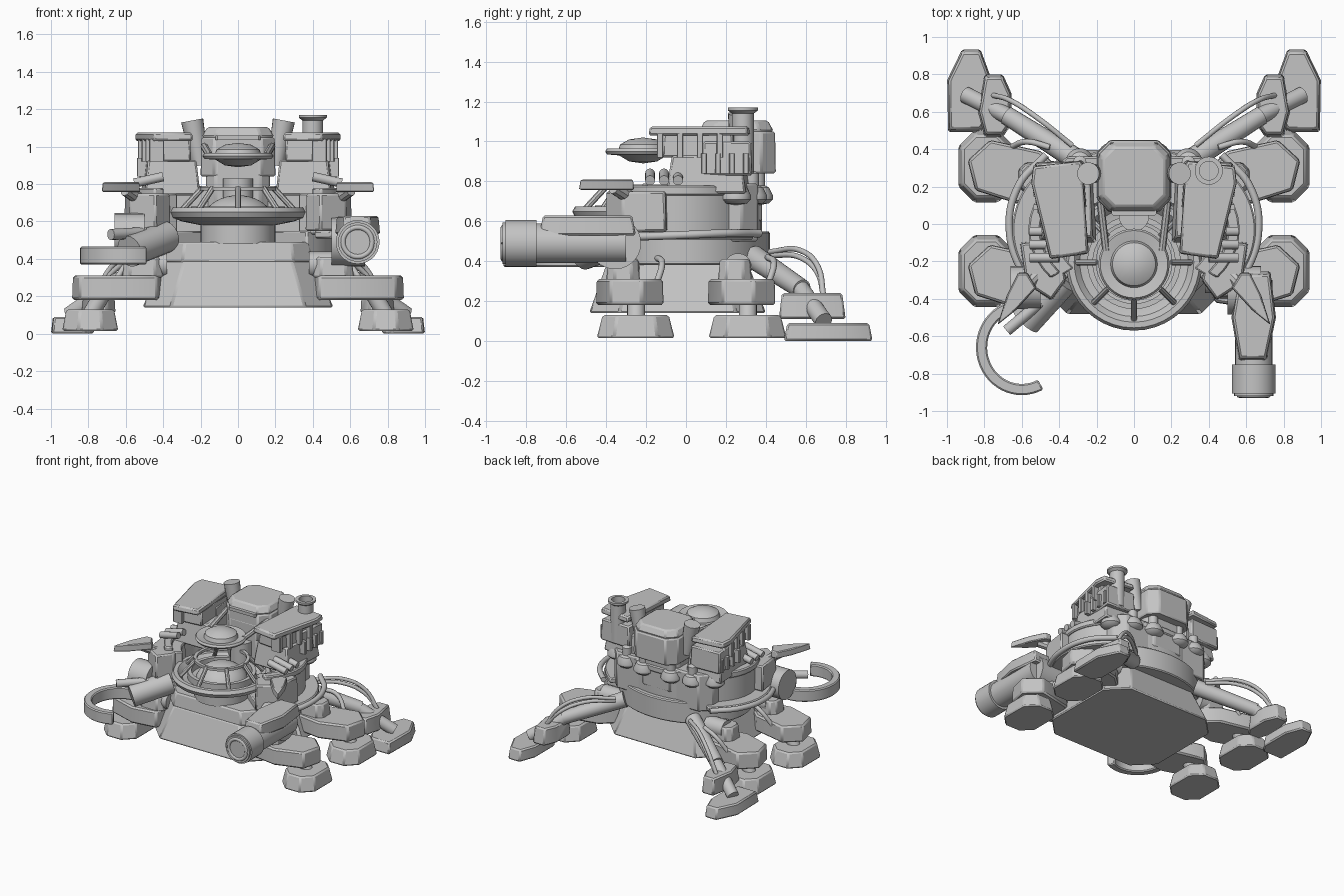
import bpy, bmesh, math
from mathutils import Vector

if "Cube" in bpy.data.objects:
    bpy.data.objects.remove(bpy.data.objects["Cube"])

GREY = (0.55, 0.55, 0.55, 1)
metal = bpy.data.materials.new("plain grey")
metal.diffuse_color = GREY
metal.use_nodes = True
metal.node_tree.nodes["Principled BSDF"].inputs["Base Color"].default_value = GREY


def finish(name, mesh, mirror=False, bevel=0):
    ob = bpy.data.objects.new(name, mesh)
    bpy.context.collection.objects.link(ob)
    mesh.materials.clear()
    mesh.materials.append(metal)
    if bevel:
        b = ob.modifiers.new("bevel", "BEVEL")
        b.width, b.segments = bevel, 1
    if mirror:
        ob.modifiers.new("mirror", "MIRROR")
    bpy.ops.object.select_all(action="DESELECT")
    ob.select_set(True)
    bpy.context.view_layer.objects.active = ob
    bpy.ops.object.shade_smooth_by_angle(angle=math.radians(35))


def from_bm(name, bm, mirror=False, bevel=0):
    bmesh.ops.recalc_face_normals(bm, faces=bm.faces)
    mesh = bpy.data.meshes.new(name)
    bm.to_mesh(mesh)
    bm.free()
    finish(name, mesh, mirror, bevel)


def prism(name, pts, z0, z1, taper=1.0, mirror=False, bevel=0.01):
    """Upright prism whose top outline shrinks toward its middle."""
    bm = bmesh.new()
    mid = sum((Vector(p) for p in pts), Vector((0, 0))) / len(pts)
    low = [bm.verts.new((x, y, z0)) for x, y in pts]
    top = [bm.verts.new((*(mid + (Vector(p) - mid) * taper), z1)) for p in pts]
    bm.faces.new(low)
    bm.faces.new(top)
    for i in range(len(pts)):
        j = (i + 1) % len(pts)
        bm.faces.new((low[i], low[j], top[j], top[i]))
    from_bm(name, bm, mirror, bevel)


def octagon(x0, x1, y0, y1, c):
    return [(x0 + c, y0), (x1 - c, y0), (x1, y0 + c), (x1, y1 - c),
            (x1 - c, y1), (x0 + c, y1), (x0, y1 - c), (x0, y0 + c)]


def band(name, cx, cy, outer, inner, a0, a1, z0, z1, mirror=False, bevel=0.008):
    """Curved wall between two elliptical arcs."""
    n = 32
    angles = [math.radians(a0 + (a1 - a0) * i / n) for i in range(n + 1)]
    bm = bmesh.new()
    rings = []
    for a in angles:
        c, s = math.cos(a), math.sin(a)
        rings.append([bm.verts.new((cx + r[0] * c, cy + r[1] * s, z))
                      for r, z in ((outer, z0), (outer, z1), (inner, z1), (inner, z0))])
    for p, q in zip(rings, rings[1:]):
        for i in range(4):
            j = (i + 1) % 4
            bm.faces.new((p[i], p[j], q[j], q[i]))
    bm.faces.new(rings[0])
    bm.faces.new(rings[-1])
    from_bm(name, bm, mirror, bevel)


def lathe(name, profile, x, y, mirror=False):
    bm = bmesh.new()
    vs = [bm.verts.new((r, 0, z)) for r, z in profile]
    es = [bm.edges.new(e) for e in zip(vs, vs[1:])]
    bmesh.ops.spin(bm, geom=vs + es, cent=(0, 0, 0), axis=(0, 0, 1),
                   angle=math.tau, steps=40, use_duplicate=False)
    bmesh.ops.remove_doubles(bm, verts=bm.verts, dist=0.0005)
    bmesh.ops.translate(bm, verts=bm.verts, vec=(x, y, 0))
    from_bm(name, bm, mirror)


def rod(name, p, q, r0, r1=None, mirror=False, sides=20):
    p, q = Vector(p), Vector(q)
    bm = bmesh.new()
    bmesh.ops.create_cone(bm, cap_ends=True, segments=sides, radius1=r0,
                          radius2=r0 if r1 is None else r1, depth=(q - p).length)
    m = (q - p).to_track_quat("Z", "Y").to_matrix().to_4x4()
    m.translation = (p + q) / 2
    bmesh.ops.transform(bm, matrix=m, verts=bm.verts)
    from_bm(name, bm, mirror)


def hose(name, pts, r, mirror=True):
    cu = bpy.data.curves.new(name, "CURVE")
    cu.dimensions, cu.bevel_depth, cu.use_fill_caps = "3D", r, True
    sp = cu.splines.new("BEZIER")
    sp.bezier_points.add(len(pts) - 1)
    for b, p in zip(sp.bezier_points, pts):
        b.co = p
        b.handle_left_type = b.handle_right_type = "AUTO"
    tmp = bpy.data.objects.new(name + "_path", cu)
    bpy.context.collection.objects.link(tmp)
    dg = bpy.context.evaluated_depsgraph_get()
    mesh = bpy.data.meshes.new_from_object(tmp.evaluated_get(dg))
    bpy.data.objects.remove(tmp)
    finish(name, mesh, mirror)


# Hull and round body, open at the front
prism("hull_base", octagon(-.51, .51, -.485, .4, .15), .14, .39, .8)
prism("front_sill", octagon(-.4, .4, -.395, .3, .1), .38, .49, .95)
band("lower_body", 0, 0, (.52, .42), (.25, .2), -45, 225, .38, .55)
band("upper_body", 0, -.03, (.55, .41), (.42, .32), -40, 220, .53, .75)
band("body_rim", 0, -.03, (.565, .42), (.5, .37), -38, 218, .73, .78)
band("side_rail", 0, -.03, (.65, .5), (.53, .41), -40, 48, .51, .55, True)
hose("side_pipe", [(.47, .37, .54), (.62, .2, .54), (.665, -.05, .53), (.57, -.33, .52)], .02)
prism("rear_deck", octagon(-.44, .44, .1, .36, .08), .5, .79)
prism("front_shoulder", [(.36, -.3), (.44, -.41), (.58, -.32), (.61, -.1), (.4, -.08)], .55, .75, .96, True)

# Front bowl with caged dome
lathe("bowl", [(0, .48), (.2, .48), (.2, .58), (.3, .6), (.35, .62), (.365, .65), (.35, .675),
               (.32, .675), (.29, .64), (.25, .63), (0, .63)], 0, -.205)
lathe("bowl_inner_ring", [(.22, .62), (.25, .62), (.25, .68), (.22, .68), (.22, .62)], 0, -.205)
lathe("lower_dome", [(.19 * math.cos(a * math.pi / 20), .6 + .14 * math.sin(a * math.pi / 20))
                     for a in range(11)], 0, -.205)
lathe("cage_ring", [(.18, .765), (.205, .765), (.205, .785), (.18, .785), (.18, .765)], 0, -.205)
for i in range(8):
    a = math.radians(45 * i)
    c, s = math.cos(a), math.sin(a)
    rod("cage_bar", (.31 * c, -.205 + .31 * s, .65), (.19 * c, -.205 + .19 * s, .78), .016, sides=8)

# Lens dish held ahead of the head
lathe("lens_dish", [(0, .89), (.07, .9), (.12, .93), (.18, .935), (.19, .95), (.18, .965), (.15, .96),
                    (.125, .955), (.115, .985), (.07, 1.01), (0, 1.02)], 0, -.215)
rod("dish_arm", (.15, -.14, .95), (.18, .12, 1.0), .02, mirror=True, sides=8)
rod("neck_post", (0, .04, .55), (0, .04, .83), .08)

# Head
prism("neck", octagon(-.17, .17, .06, .38, .05), .6, .97)
prism("head", octagon(-.2, .2, .06, .45, .07), .84, 1.05, .98)
prism("head_cap", octagon(-.195, .195, .065, .44, .07), 1.05, 1.105, .84)
prism("head_slot", octagon(-.12, .12, .045, .08, .01), 1.035, 1.06, bevel=0)

# Shoulder pods: stepped boxes with slab covers and ribs
prism("pod_base", [(.2, -.1), (.5, -.1), (.52, .3), (.22, .33)], .74, .93, .86, True)
prism("pod_upper_box", [(.25, -.1), (.45, -.12), (.51, .24), (.27, .26)], .92, 1.04, .96, True)
prism("pod_lower_box", [(.25, .08), (.5, .08), (.53, .33), (.27, .34)], .83, 1.0, .95, True)
prism("pod_cover", [(.24, -.16), (.45, -.19), (.55, .22), (.54, .31), (.28, .34)], 1.03, 1.075, .97, True)
for i in range(4):
    y, x = -.13 + .1 * i, .455 + .02 * i
    prism("pod_rib", octagon(x - .06, x + .02, y - .016, y + .016, .004), .92, 1.04, mirror=True, bevel=0)
    y = .09 + .07 * i
    prism("pod_lower_rib", octagon(.45, .54, y - .014, y + .014, .004), .84, .94, mirror=True, bevel=0)
for y in (-.18, -.11, -.04):
    rod("exhaust_tube", (.4, y, .84), (.555, y, .805), .025, mirror=True, sides=12)

# Chimneys and rear tanks
rod("leaning_stack", (.2, .27, .9), (.245, .27, 1.14), .045, .06, True)
lathe("tall_chimney", [(0, .85), (.055, .85), (.055, 1.14), (.075, 1.155), (.075, 1.17), (.05, 1.17),
                       (.05, 1.1), (0, 1.1)], .4, .285)
for x, y in ((.12, .36), (.29, .33), (.43, .25)):
    lathe("rear_tank", [(0, .68), (.055, .69), (.075, .71), (.075, .73), (.055, .77), (.035, .78),
                        (.035, .84), (0, .86)], x, y, mirror=True)

# Blade fins
prism("blade_fin", [(.52, -.34), (.57, -.26), (.62, -.26), (.68, -.38), (.73, -.54), (.63, -.46)],
      .757, .81, .95, True, .006)
rod("fin_post", (.5, -.25, .7), (.6, -.36, .77), .035, mirror=True, sides=10)

# Cannon on the left
rod("cannon_pivot", (.5, -.355, .49), (.68, -.355, .49), .13, sides=28)
rod("cannon_body", (.64, -.3, .49), (.64, -.76, .49), .1, sides=24)
prism("cannon_cover", [(.56, -.26), (.52, -.5), (.56, -.735), (.71, -.735), (.76, -.5), (.73, -.25)], .53, .63, .92)
for y0, y1, r in ((-.75, -.905, .117), (-.905, -.92, .105)):
    rod("muzzle", (.64, y0, .49), (.64, y1, .49), r, sides=28)
hose("muzzle_ring", [(.64 + .078 * math.cos(a * math.pi / 6), -.915, .49 + .078 * math.sin(a * math.pi / 6))
                     for a in range(13)], .014, False)

# Claw arm on the right
rod("claw_arm", (-.38, -.3, .52), (-.58, -.52, .44), .085)
rod("claw_wrist", (-.5, -.42, .54), (-.68, -.57, .53), .03, sides=12)
rod("claw_elbow", (-.66, -.34, .53), (-.5, -.34, .53), .115)
band("claw", -.6, -.66, (.245, .255), (.185, .195), 80, 298, .37, .465)

# Four side legs
for y in (-.25, .31):
    prism("side_foot", octagon(.64, .94, y - .197, y + .193, .085), .015, .13, .85, True)
    prism("side_thigh", [(.39, y - .02), (.5, y + .08), (.77, y + .14), (.89, y + .03), (.85, y - .13),
                         (.63, y - .2), (.43, y - .17)], .18, .31, .98, True, .012)
    prism("hip_block", octagon(.4, .62, y - .15, y + .02, .04), .3, .41, .88, True)
    rod("hip_joint", (.38, y - .05, .37), (.54, y - .05, .37), .07, mirror=True)
    rod("ankle", (.72, y, .22), (.79, y, .1), .045, mirror=True)
    hose("leg_hose", [(.45, y + .1, .42), (.57, y + .13, .39), (.66, y + .1, .28)], .016)

# Rear legs
rod("rear_leg", (.3, .34, .42), (.68, .58, .26), .06, .05, True)
rod("rear_shin", (.64, .56, .28), (.9, .69, .1), .045, mirror=True)
prism("rear_knee", [(.8, .8), (.7, .8), (.655, .7), (.655, .53), (.7, .465), (.8, .465), (.835, .6)],
      .11, .24, .9, True)
prism("rear_foot", [(.92, .935), (.82, .935), (.77, .8), (.77, .56), (.82, .49), (.995, .49), (1, .77)],
      0, .09, .92, True)
for d in (0, .035):
    hose("rear_hose", [(.33, .42, .43 + d / 2), (.52, .57, .42 + d), (.66, .66, .34 + d), (.76, .69, .22)], .014)
